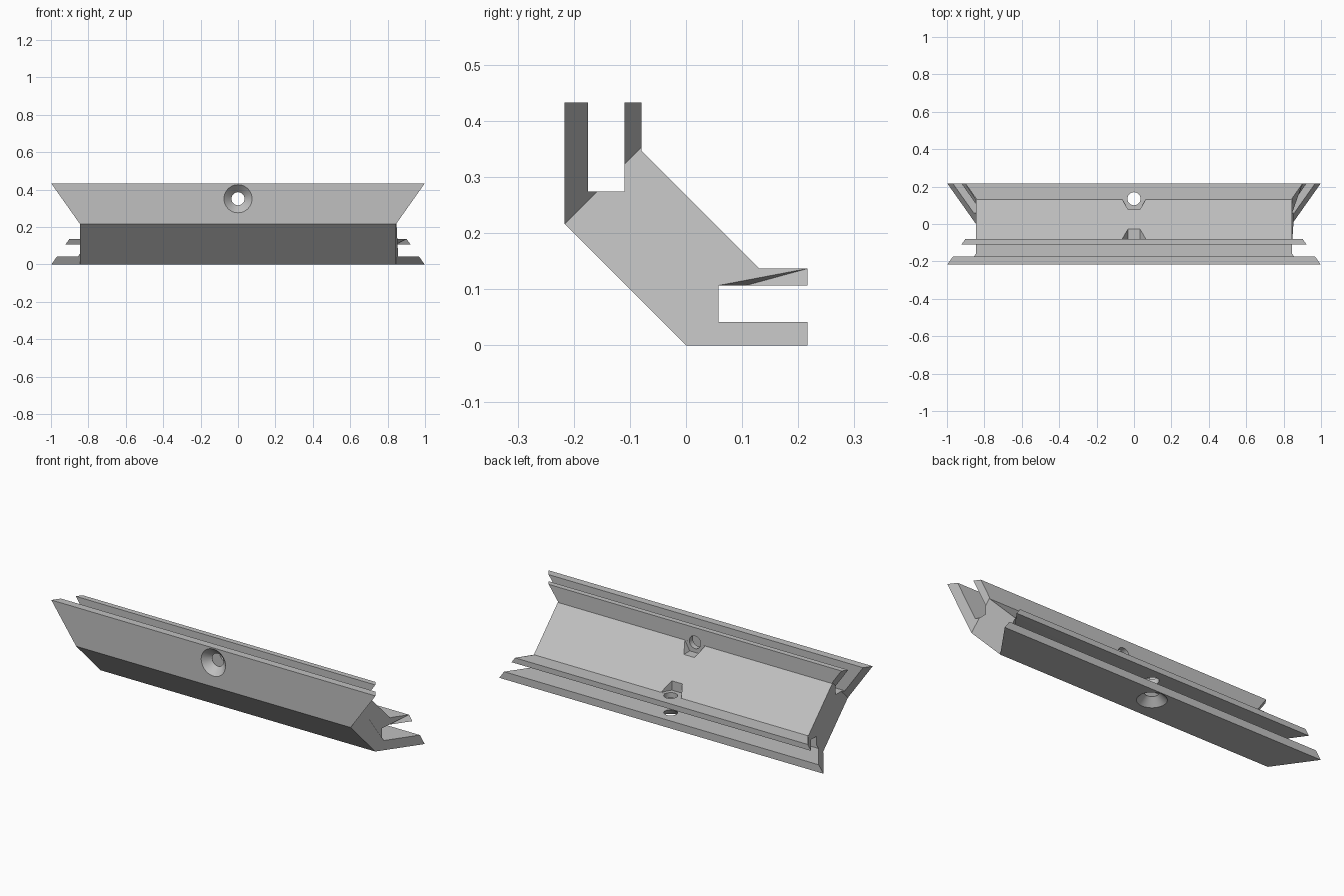
import bpy, bmesh, math
from mathutils import Matrix, Vector

cube = bpy.data.objects.get("Cube")
if cube:
    bpy.data.objects.remove(cube, do_unlink=True)

HALF = 0.2165     # half depth; also the offset of the mirror line z = y + HALF
BODY = 0.845      # half length of the diagonal body
HOLE_Y = 0.135    # hole centre in the lower flange

# Swaps the lower flange with the upright one
SWAP = Matrix(((1, 0, 0, 0), (0, 0, 1, -HALF), (0, 1, 0, HALF), (0, 0, 0, 1)))

grey = bpy.data.materials.new("plain grey")
grey.use_nodes = True
colour = (0.53, 0.53, 0.53, 1)
grey.diffuse_color = colour
grey.node_tree.nodes["Principled BSDF"].inputs["Base Color"].default_value = colour


def make_object(name, bm):
    bmesh.ops.recalc_face_normals(bm, faces=bm.faces[:])
    mesh = bpy.data.meshes.new(name)
    bm.to_mesh(mesh)
    bm.free()
    mesh.materials.append(grey)
    obj = bpy.data.objects.new(name, mesh)
    bpy.context.collection.objects.link(obj)
    return obj


# Cross-section (y, z): lower half, then its reflection
lower = [(0, 0), (HALF, 0), (HALF, 0.042), (0.058, 0.042),
         (0.058, 0.107), (HALF, 0.107), (HALF, 0.137), (0.131, 0.137)]
upper = [(z - HALF, y + HALF) for y, z in reversed(lower)]

bm = bmesh.new()
bm.faces.new([bm.verts.new((0, y, z)) for y, z in lower + upper])

# Mark where the mitred flanges meet the square body end
for offset in (0, 2 * HALF):
    bmesh.ops.bisect_plane(bm, geom=bm.verts[:] + bm.edges[:] + bm.faces[:],
                           plane_co=(0, 0, offset), plane_no=(0, 1, -1), dist=1e-5)

# Extrude along x and mitre both ends at 45 degrees
ext = bmesh.ops.extrude_face_region(bm, geom=bm.faces[:], use_keep_orig=True)
far = {g for g in ext["geom"] if isinstance(g, bmesh.types.BMVert)}
for v in bm.verts:
    slope = v.co.z - v.co.y
    reach = BODY + max(0, slope - 2 * HALF, -slope) / math.sqrt(2)
    v.co.x = reach if v in far else -reach
rail = make_object("corner_rail", bm)


# Cutters: one shape at the lower hole and its reflection at the upright hole
def cutter(name, sides, r1, r2, z1, z2):
    bm = bmesh.new()
    place = Matrix.Translation(Vector((0, HOLE_Y, (z1 + z2) / 2)))
    for m in (place, SWAP @ place):
        bmesh.ops.create_cone(bm, cap_ends=True, segments=sides, radius1=r1,
                              radius2=r2, depth=z2 - z1, matrix=m)
    obj = make_object(name, bm)
    obj.hide_render = True
    return obj


turn = math.radians(30)
cutters = [
    cutter("screw_hole_cutter", 48, 0.035, 0.035, -0.05, 0.2),
    cutter("countersink_cutter", 48, 0.085, 0.035, -0.01, 0.04),
    cutter("nut_pocket_cutter", 6, 0.065, 0.065, 0.1372, 0.26),
]

# Turn the hexagon so that two corners point along x
pocket = cutters[2].data
if max(v.co.x for v in pocket.vertices) < 0.06:
    low = [v for v in pocket.vertices if v.co.y > v.co.z - HALF]
    for v in pocket.vertices:
        is_low = v in low
        p = v.co if is_low else SWAP @ v.co
        d = Matrix.Rotation(turn, 3, "Z") @ (p - Vector((0, HOLE_Y, 0)))
        p = d + Vector((0, HOLE_Y, 0))
        v.co = p if is_low else SWAP @ p

bpy.ops.object.select_all(action="DESELECT")
bpy.context.view_layer.objects.active = rail
rail.select_set(True)
for c in cutters:
    mod = rail.modifiers.new(c.name, "BOOLEAN")
    mod.operation = "DIFFERENCE"
    mod.solver = "EXACT"
    mod.object = c
    bpy.ops.object.modifier_apply(modifier=mod.name)
    bpy.data.objects.remove(c, do_unlink=True)
bpy.ops.object.shade_smooth_by_angle(angle=turn)
